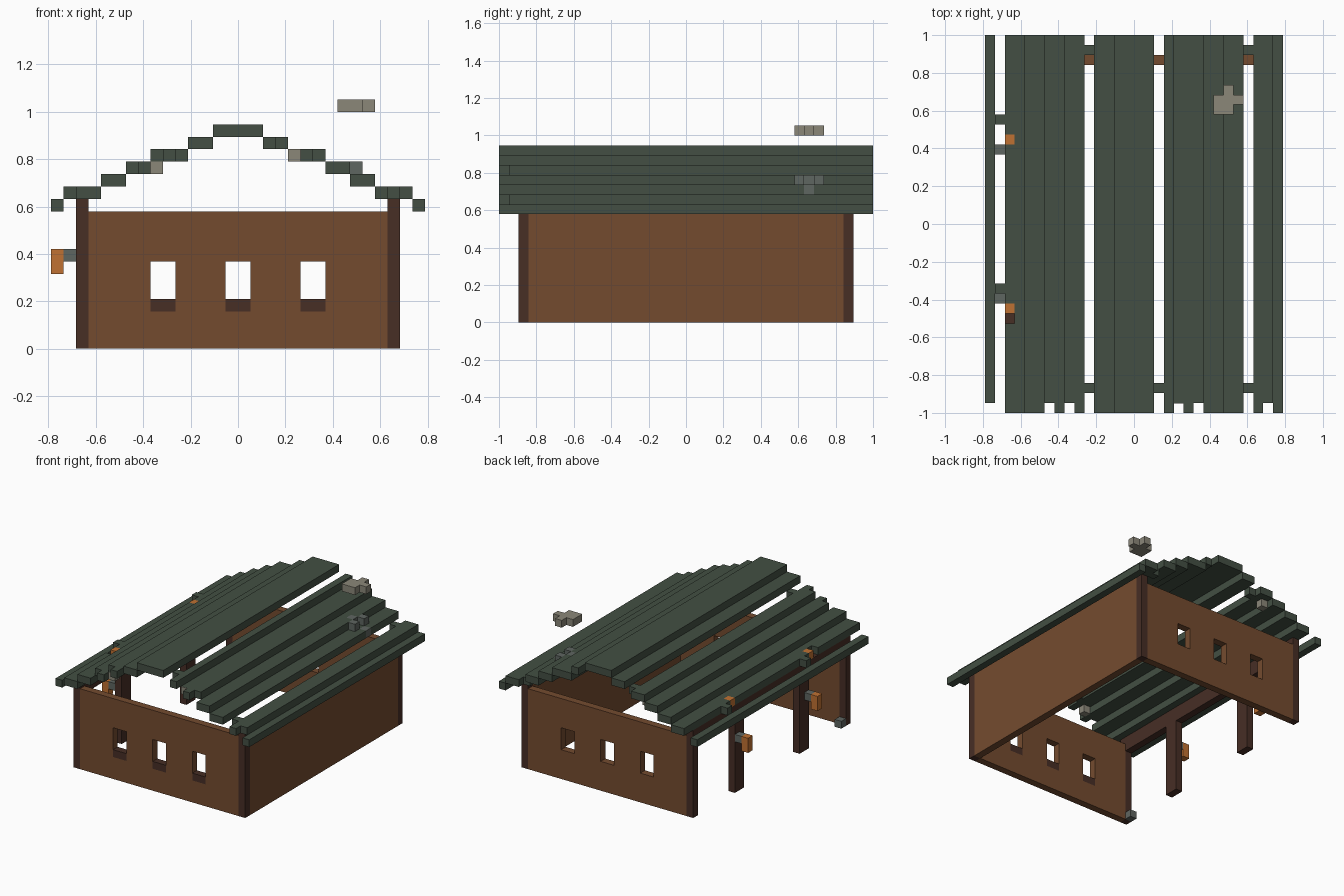
import bpy, bmesh

cube = bpy.data.objects.get("Cube")
if cube:
    bpy.data.objects.remove(cube, do_unlink=True)

U = 1 / 19  # size of one block


def material(name, rgb):
    lin = [((c / 255 + 0.055) / 1.055) ** 2.4 for c in rgb] + [1]
    m = bpy.data.materials.new(name)
    m.use_nodes = True
    m.diffuse_color = lin
    bsdf = m.node_tree.nodes["Principled BSDF"]
    bsdf.inputs["Base Color"].default_value = lin
    bsdf.inputs["Roughness"].default_value = 0.9
    return m


BROWN = material("wall brown", (116, 75, 47))
DARK = material("dark timber", (71, 46, 37))
GREEN = material("roof green", (67, 79, 67))
ORANGE = material("lantern orange", (192, 113, 50))
GREY = material("stone grey", (95, 102, 97))
BEIGE = material("stone beige", (139, 135, 121))


def boxes(name, mat, *spans):
    """One object made of boxes (x0, x1, y0, y1, z0, z1) in block units."""
    bm = bmesh.new()
    for x0, x1, y0, y1, z0, z1 in spans:
        r = bmesh.ops.create_cube(bm, size=1)
        for v in r["verts"]:
            v.co.x = (x1 if v.co.x > 0 else x0) * U
            v.co.y = (y1 if v.co.y > 0 else y0) * U
            v.co.z = (z1 if v.co.z > 0 else z0) * U
    me = bpy.data.meshes.new(name)
    bm.to_mesh(me)
    bm.free()
    me.materials.append(mat)
    ob = bpy.data.objects.new(name, me)
    bpy.context.collection.objects.link(ob)
    return ob


def cell(x, y, z):
    return (x, x + 1, y, y + 1, z, z + 1)


# End walls, each with three window openings
WINDOWS = (-7, -1, 5)
for name, y in (("front_wall", -17), ("back_wall", 16)):
    parts = [(-12, 12, y, y + 1, 7, 11)]
    base = [(-12, 12, y, y + 1, 0, 4)]
    if name == "front_wall":
        base = [(-12, 12, y, y + 1, 0, 3)]
        edges = [-12] + [e for w in WINDOWS for e in (w, w + 2)] + [12]
        base += [(edges[i], edges[i + 1], y, y + 1, 3, 4) for i in range(0, 8, 2)]
    edges = [-12] + [e for w in WINDOWS for e in (w, w + 2)] + [12]
    piers = [(edges[i], edges[i + 1], y, y + 1, 4, 7) for i in range(0, 8, 2)]
    boxes(name, BROWN, *parts, *base, *piers)
boxes("window_sills", DARK, *[(w, w + 2, -17, -16, 3, 4) for w in WINDOWS])

# Closed side wall
boxes("side_wall", BROWN, (12, 13, -16, 16, 0, 12))

# Corner posts, open side posts and the beam they carry
for sx, x in (("left", 12), ("right", -13)):
    for sy, y in (("front", -17), ("back", 16)):
        boxes(f"{sy}_{sx}_corner_post", DARK, (x, x + 1, y, y + 1, 0, 12))
boxes("side_beam", DARK, (-13, -12, -16, 16, 10, 12))
for i, y in enumerate((-8, 6)):
    boxes(f"open_side_post_{i + 1}", DARK, (-13, -12, y, y + 2, 0, 10))

# Lanterns on stone arms
for i, y in enumerate((-8, 7)):
    boxes(f"lantern_arm_{i + 1}", GREY, cell(-14, y, 7))
    boxes(f"lantern_{i + 1}", ORANGE, (-15, -14, y, y + 1, 6, 8))

# Roof: one plank per column, stepped towards the ridge
MISSING = (-14, -5, 2, 11)
SHORT = (-15, -9, -7, 4, 6, 13)
HOLES = {-13: [(-10, -8), (8, 9)], 8: [(12, 13)], 10: [(12, 13)]}


def roof_level(x):
    d = x if x >= 0 else -x - 1
    for limit, z in ((2, 17), (4, 16), (7, 15), (9, 14), (11, 13), (14, 12)):
        if d < limit:
            return z
    return 11


for x in range(-15, 15):
    if x in MISSING:
        continue
    z = roof_level(x)
    start = -18 if x in SHORT else -19
    spans = []
    for h0, h1 in HOLES.get(x, []):
        spans.append((x, x + 1, start, h0, z, z + 1))
        start = h1
    spans.append((x, x + 1, start, 19, z, z + 1))
    boxes(f"roof_plank_{x + 16}", GREEN, *spans)

# Leftover pieces of the missing planks
bits = [(-14, 10), (-14, -7), (-5, 17), (-5, -17), (2, -17), (11, 17), (11, -17)]
boxes("broken_plank_pieces", GREEN, *[cell(x, y, roof_level(x)) for x, y in bits])

# Orange blocks set in the roof edge
boxes("roof_edge_lights", ORANGE, cell(-13, -9, 12), cell(-13, 8, 12))

# Chimney remains and the loose cap above
boxes("chimney_base", GREY, cell(9, 11, 14), cell(9, 13, 14),
      cell(8, 12, 14), cell(10, 12, 13))
boxes("chimney_cap", BEIGE, (8, 10, 11, 13, 19, 20), cell(9, 13, 19), cell(10, 12, 19))

# Small stones under the eaves and at the wall foot
boxes("eave_stones", BEIGE, cell(-7, -18, 14), cell(-7, 17, 14),
      (4, 5, -18.08, -18, 15, 16))
boxes("foot_stone", GREY, cell(-13, -16, 0))
